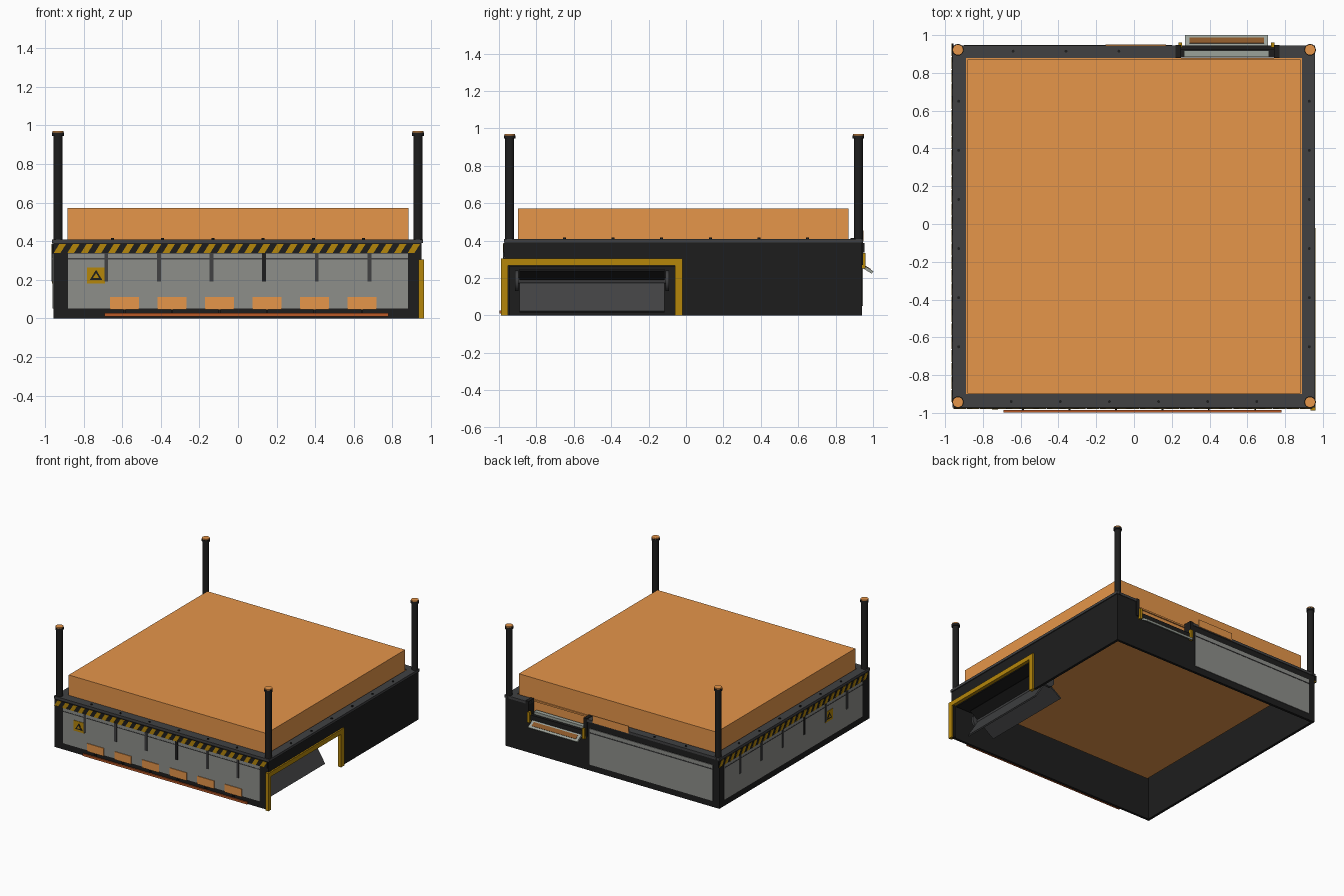
import bpy, bmesh, math
from mathutils import Matrix, Vector

if "Cube" in bpy.data.objects:
    bpy.data.objects.remove(bpy.data.objects["Cube"])


def material(name, rgb):
    m = bpy.data.materials.new(name)
    m.diffuse_color = (*rgb, 1)
    m.use_nodes = True
    m.node_tree.nodes["Principled BSDF"].inputs["Base Color"].default_value = m.diffuse_color
    return m


BLACK = material("black", (0.0125, 0.0125, 0.0125))
DARK = material("dark_grey", (0.052, 0.053, 0.055))
GREY = material("panel_grey", (0.27, 0.273, 0.255))
LIGHT = material("light_grey", (0.33, 0.36, 0.32))
ORANGE = material("orange", (0.79, 0.303, 0.068))
BROWN = material("brown", (0.25, 0.095, 0.022))
YELLOW = material("yellow", (0.46, 0.24, 0.003))
RED = material("red_orange", (0.5, 0.1, 0.02))


def finish(name, bm, mat):
    bmesh.ops.recalc_face_normals(bm, faces=bm.faces)
    me = bpy.data.meshes.new(name)
    bm.to_mesh(me)
    bm.free()
    ob = bpy.data.objects.new(name, me)
    me.materials.append(mat)
    bpy.context.collection.objects.link(ob)
    return ob


def boxes(name, mat, *spans):
    """One object from boxes given as (x0, x1, y0, y1, z0, z1)."""
    bm = bmesh.new()
    for x0, x1, y0, y1, z0, z1 in spans:
        mx = Matrix.Translation(((x0 + x1) / 2, (y0 + y1) / 2, (z0 + z1) / 2))
        mx = mx @ Matrix.Diagonal((x1 - x0, y1 - y0, z1 - z0, 1))
        bmesh.ops.create_cube(bm, size=1, matrix=mx)
    return finish(name, bm, mat)


def cylinders(name, mat, items, segs=20, rot=None):
    """One object from cylinders given as (centre, radius, length)."""
    bm = bmesh.new()
    for c, r, h in items:
        mx = Matrix.Translation(c) @ (rot or Matrix())
        bmesh.ops.create_cone(bm, cap_ends=True, segments=segs, radius1=r,
                              radius2=r, depth=h, matrix=mx)
    for f in bm.faces:
        f.smooth = len(f.verts) == 4
    for e in bm.edges:
        e.smooth = not any(len(f.verts) > 4 for f in e.link_faces)
    return finish(name, bm, mat)


# Wall frames: (along the wall, height, outward) to world space
def on_front(u, z, d):
    return Vector((u, -0.97 - d, z))


def on_left(u, z, d):
    return Vector((-0.956 - d, -u, z))


def on_back(u, z, d):
    return Vector((-u, 0.94 + d, z))


def plates(name, mat, wall, shapes, d0, d1):
    """Flat outlines of (u, z) points extruded outward from a wall."""
    bm = bmesh.new()
    for pts in shapes:
        a = [bm.verts.new(wall(u, z, d0)) for u, z in pts]
        b = [bm.verts.new(wall(u, z, d1)) for u, z in pts]
        bm.faces.new(a)
        bm.faces.new(b)
        for i in range(len(pts)):
            j = (i + 1) % len(pts)
            bm.faces.new((a[i], a[j], b[j], b[i]))
    return finish(name, bm, mat)


def rect(u0, u1, z0, z1):
    return [(u0, z0), (u1, z0), (u1, z1), (u0, z1)]


# Outer walls, open below, with a side gate and a rear notch
boxes("front_wall", BLACK, (-0.956, 0.95, -0.97, -0.95, 0, 0.4))
boxes("left_wall", BLACK, (-0.956, -0.936, -0.95, 0.94, 0, 0.4))
boxes("right_wall", BLACK, (0.93, 0.95, -0.02, 0.94, 0, 0.4),
      (0.93, 0.95, -0.95, -0.02, 0.27, 0.4), (0.93, 0.95, -0.95, -0.94, 0, 0.27))
boxes("back_wall", BLACK, (-0.936, 0.25, 0.92, 0.94, 0, 0.4),
      (0.74, 0.93, 0.92, 0.94, 0, 0.4), (0.25, 0.74, 0.92, 0.94, 0, 0.27))
boxes("notch_posts", BLACK, (0.22, 0.25, 0.88, 0.947, 0.27, 0.415),
      (0.74, 0.77, 0.88, 0.947, 0.27, 0.415))
boxes("notch_floor", BLACK, (0.25, 0.74, 0.881, 0.92, 0.268, 0.29))

# Top rim and its bolts
boxes("top_rim", DARK, (-0.962, 0.958, -0.972, -0.9, 0.39, 0.41),
      (-0.962, -0.89, -0.9, 0.945, 0.39, 0.41),
      (0.89, 0.958, -0.9, 0.945, 0.39, 0.41),
      (-0.89, 0.25, 0.88, 0.945, 0.39, 0.41),
      (0.74, 0.89, 0.88, 0.945, 0.39, 0.41))
steps = [-0.65 + 0.26 * i for i in range(6)]
bolts = [((x, -0.94, 0.412), 0.008, 0.009) for x in steps]
bolts += [((x, 0.915, 0.412), 0.008, 0.009) for x in (-0.64, -0.36, -0.08)]
bolts += [((s * 0.928, y, 0.412), 0.008, 0.009) for y in steps for s in (-1, 1)]
cylinders("rim_bolts", BLACK, bolts, 8)

# Large slab, reaching below the rim, and its thin surround
boxes("slab", ORANGE, (-0.882, 0.882, -0.897, 0.87, 0.302, 0.572))
boxes("slab_surround", ORANGE, (-0.89, 0.89, -0.902, 0.88, 0.39, 0.403))

# Corner poles with collars and caps
corners = [(x, y) for x in (-0.932, 0.932) for y in (-0.943, 0.922)]
cylinders("corner_poles", BLACK, [((x, y, 0.67), 0.0245, 0.56) for x, y in corners])
cylinders("pole_collars", BLACK,
          [((x, y, 0.954), 0.031, 0.018) for x, y in corners])
cylinders("pole_caps", ORANGE, [((x, y, 0.966), 0.0285, 0.01) for x, y in corners])

# Front and left walls: panel, ridge, straps, hazard stripes and warning sign
for side, wall, sign_u in (("front", on_front, -0.735), ("left", on_left, 0.45)):
    plates(side + "_panel", GREY, wall, [rect(-0.88, 0.88, 0.052, 0.34)], 0, 0.004)
    plates(side + "_ridge", DARK, wall, [rect(-0.88, 0.88, 0.306, 0.312)], 0, 0.006)
    straps = [rect(-0.692 + i * 0.2725, -0.672 + i * 0.2725, 0.19, 0.34) for i in range(6)]
    plates(side + "_dark_strap", BLACK, wall, [straps.pop(3)], 0, 0.009)
    plates(side + "_straps", DARK, wall, straps, 0, 0.009)
    plates(side + "_stripe_band", BLACK, wall, [rect(-0.955, 0.945, 0.337, 0.387)], 0, 0.007)
    plates(side + "_stripes", YELLOW, wall,
           [[(u, 0.338), (u + 0.035, 0.338), (u + 0.065, 0.386), (u + 0.03, 0.386)]
            for u in (-0.955 + i * 0.0705 for i in range(27))], 0, 0.009)
    plates(side + "_sign", YELLOW, wall,
           [rect(sign_u - 0.047, sign_u + 0.047, 0.182, 0.265)], 0, 0.008)
    for part, mat, s, d in (("outer", BLACK, 1.0, 0.010), ("inner", YELLOW, 0.5, 0.011)):
        plates(side + "_sign_triangle_" + part, mat, wall,
               [[(sign_u - 0.032 * s, 0.219 - 0.019 * s),
                 (sign_u + 0.032 * s, 0.219 - 0.019 * s),
                 (sign_u, 0.219 + 0.033 * s)]], 0, d)

# Front lower tags and the long rail below
plates("front_tags", ORANGE, on_front,
       [rect(-0.663 + i * 0.246, -0.513 + i * 0.246, 0.046, 0.11) for i in range(6)],
       0, 0.009)
plates("front_rail", RED, on_front, [rect(-0.69, 0.78, 0.01, 0.027)], 0.014, 0.028)
plates("rail_hooks", BLACK, on_front,
       [rect(-0.593 + i * 0.246, -0.583 + i * 0.246, 0.015, 0.045) for i in range(6)],
       0, 0.018)

# Rear panel and raised plate
plates("back_panel", GREY, on_back, [rect(-0.2, 0.9, 0.05, 0.34)], 0, 0.005)
plates("back_ridge", DARK, on_back, [rect(-0.2, 0.9, 0.303, 0.31)], 0, 0.008)
plates("back_plate", ORANGE, on_back, [rect(-0.17, 0.15, 0.395, 0.455)], 0.003, 0.01)

# Rear chute: tray in the notch, tilted flap and yellow brackets
boxes("chute_tray", LIGHT, (0.265, 0.715, 0.884, 0.918, 0.285, 0.33))
boxes("chute_lip", BLACK, (0.25, 0.74, 0.92, 0.944, 0.27, 0.31))
tilt = Matrix.Translation((0.49, 0.965, 0.25)) @ Matrix.Rotation(math.radians(-32), 4, 'X')
for name, mat, span in (
        ("chute_flap", LIGHT, (-0.22, 0.22, -0.036, 0.038, -0.008, 0.008)),
        ("chute_slot", BROWN, (-0.197, 0.197, -0.016, 0.02, 0.006, 0.011))):
    boxes(name, mat, span).matrix_world = tilt
boxes("chute_brackets", YELLOW, *[(x - 0.01, x + 0.01, 0.935, 0.96, 0.25, 0.335)
                                  for x in (0.245, 0.735)])

# Yellow frame around the side gate
boxes("gate_frame", YELLOW, (0.935, 0.962, -0.988, -0.02, 0.267, 0.304),
      (0.935, 0.962, -0.988, -0.952, 0, 0.267), (0.935, 0.962, -0.06, -0.02, 0, 0.267))

# Paddle roller and its hood behind the gate
AX, AZ = 0.75, 0.185
boxes("roller_hood", BLACK, (0.66, 0.93, -0.94, -0.05, 0.262, 0.274))
along_y = Matrix.Rotation(math.pi / 2, 4, 'X')
cylinders("roller_axle", DARK, [((AX, -0.5, AZ), 0.018, 0.8)], 16, along_y)
cylinders("roller_ends", DARK, [((AX, y, AZ), 0.055, 0.02) for y in (-0.1, -0.905)],
          16, along_y)
for i, (deg, length, mat) in enumerate(((35, 0.1, BLACK), (145, 0.1, BLACK),
                                        (215, 0.17, DARK), (302, 0.195, DARK))):
    fin = boxes("paddle_%d" % (i + 1), mat, (0, length, -0.89, -0.115, -0.006, 0.006))
    fin.matrix_world = (Matrix.Translation((AX, 0, AZ))
                        @ Matrix.Rotation(math.radians(-deg), 4, 'Y'))
